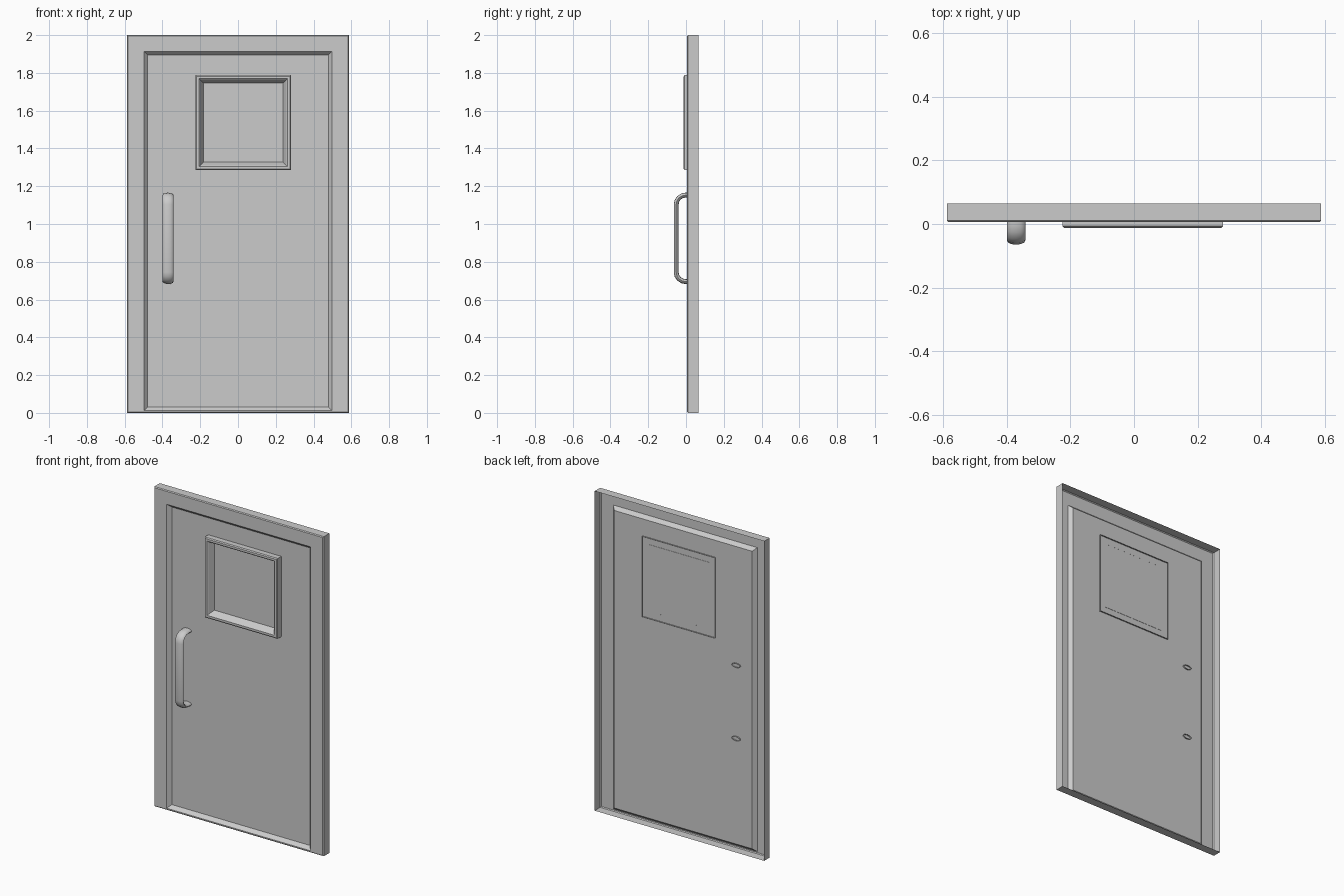
import bpy, bmesh, math
from mathutils import Vector

if "Cube" in bpy.data.objects:
    bpy.data.objects.remove(bpy.data.objects["Cube"])


def loft(name, rings, cap=False, smooth=None):
    """Skin closed rings of points into one open shell; cap fills the last ring."""
    bm = bmesh.new()
    rows = [[bm.verts.new(p) for p in ring] for ring in rings]
    for a, b in zip(rows, rows[1:]):
        for i in range(len(a)):
            j = (i + 1) % len(a)
            bm.faces.new((a[i], a[j], b[j], b[i]))
    if cap:
        bm.faces.new(rows[-1])
    bmesh.ops.recalc_face_normals(bm, faces=bm.faces)
    # outside of the shell faces the front
    front = min(bm.faces, key=lambda f: f.calc_center_median().y)
    if front.normal.y > 0:
        bmesh.ops.reverse_faces(bm, faces=bm.faces)
    mesh = bpy.data.meshes.new(name)
    bm.to_mesh(mesh)
    bm.free()
    ob = bpy.data.objects.new(name, mesh)
    bpy.context.collection.objects.link(ob)
    if smooth:
        bpy.ops.object.select_all(action='DESELECT')
        ob.select_set(True)
        bpy.context.view_layer.objects.active = ob
        bpy.ops.object.shade_smooth_by_angle(angle=math.radians(smooth))
    return ob


def rect(x0, x1, z0, z1, y, inset=0.0):
    x0, x1, z0, z1 = x0 + inset, x1 - inset, z0 + inset, z1 - inset
    return [(x0, y, z0), (x1, y, z0), (x1, y, z1), (x0, y, z1)]


# Door panel: open-backed tray with chamfered edge and recessed face
outer = (-0.587, 0.587, 0.0, 2.0)
recess = (-0.498, 0.498, 0.012, 1.914)
loft("door_panel", [
    rect(*outer, 0.065),
    rect(*outer, 0.011),
    rect(*outer, 0.006, 0.005),
    rect(*recess, 0.006),
    rect(*recess, 0.028, 0.02),
], cap=True)

# Window frame: raised ring that pokes slightly through the panel
win = (-0.225, 0.28, 1.285, 1.788)
loft("window_frame", [
    rect(*win, 0.036),
    rect(*win, -0.007),
    rect(*win, -0.012, 0.006),
    rect(*win, -0.012, 0.019),
    rect(*win, -0.006, 0.025),
    rect(*win, 0.029, 0.043),
])

# Pull handle: flattened tube swept along a rounded bracket path
CX, CZ, HALF, REACH, R = -0.37, 0.924, 0.229, -0.052, 0.05
path = [(0.036, HALF)]
for i in range(5):
    a = math.radians(90 * i / 4)
    path.append((REACH + R - R * math.sin(a), HALF - R + R * math.cos(a)))
path += [(y, -z) for y, z in reversed(path)]
rings = []
for i, p in enumerate(path):
    a, b = path[max(i - 1, 0)], path[min(i + 1, len(path) - 1)]
    t = Vector((b[0] - a[0], b[1] - a[1])).normalized()
    if i in (0, len(path) - 1):
        t = Vector((-1 if i == 0 else 1, 0))
    ring = []
    for k in range(12):
        w = 2 * math.pi * k / 12
        u, v = 0.029 * math.cos(w), 0.0128 * math.sin(w)
        ring.append((CX + u, p[0] - t.y * v, CZ + p[1] + t.x * v))
    rings.append(ring)
loft("pull_handle", rings, smooth=40)
